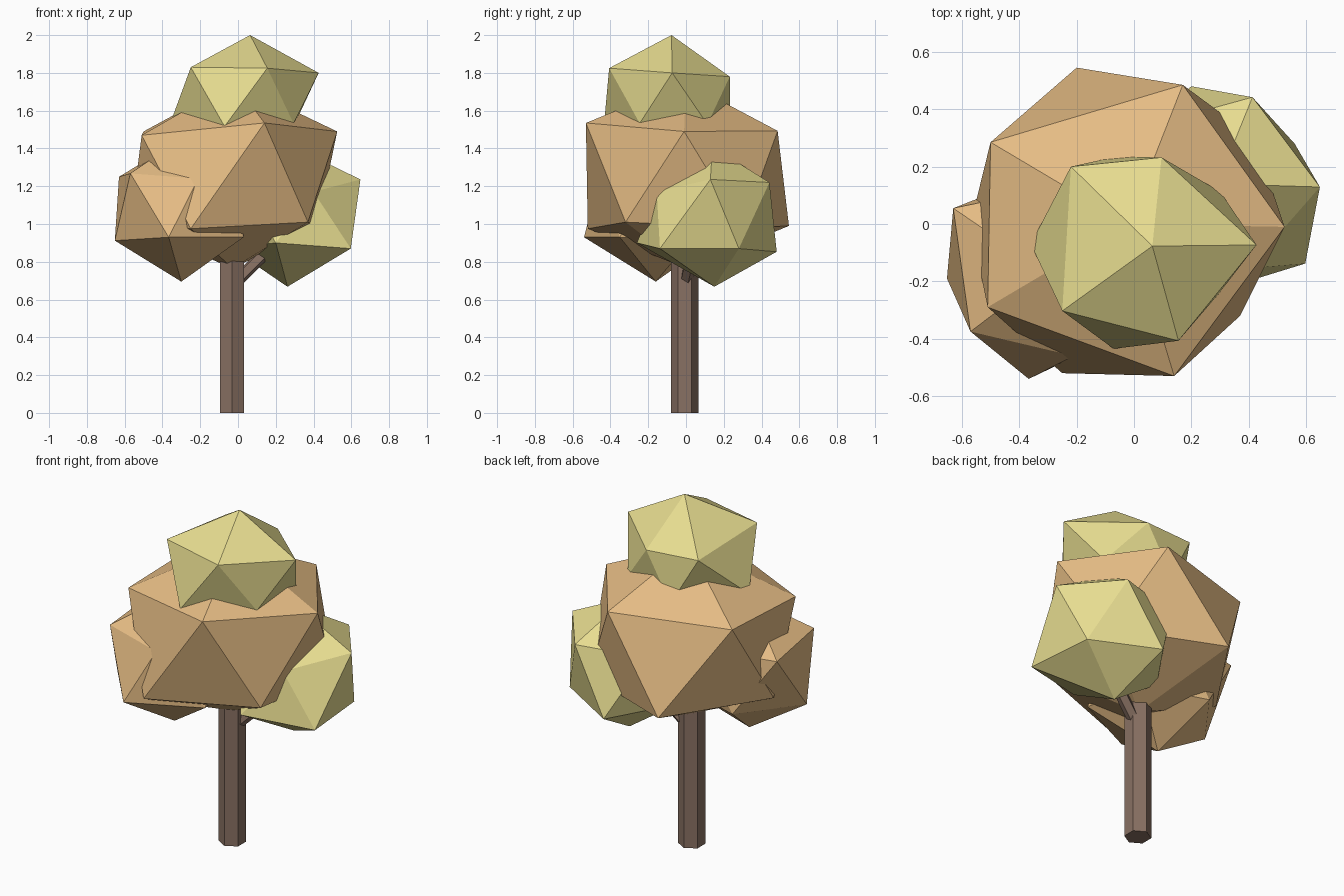
import bpy
from mathutils import Vector


def material(name, rgb):
    m = bpy.data.materials.new(name)
    m.diffuse_color = (*rgb, 1)
    return m


ORANGE = material("orange_leaves", (0.78, 0.50, 0.23))
YELLOW = material("yellow_leaves", (0.80, 0.72, 0.28))
BARK = material("bark", (0.25, 0.165, 0.125))


def finish(name, mat):
    ob = bpy.context.object
    ob.name = name
    ob.data.materials.append(mat)
    return ob


def leaf_clump(name, mat, centre, size, nudged):
    """Low-poly icosphere whose nearest corners are pulled to the nudged points."""
    bpy.ops.mesh.primitive_ico_sphere_add(subdivisions=1, radius=1)
    ob = finish(name, mat)
    c = Vector(centre)
    for v in ob.data.vertices:
        v.co = c + Vector(a * b for a, b in zip(v.co, size))
    rest = [v.co.copy() for v in ob.data.vertices]
    for p in nudged:
        p = Vector(p)
        i = min(range(len(rest)), key=lambda k: (rest[k] - p).length)
        ob.data.vertices[i].co = p


def limb(name, start, end, radius, sides):
    a, b = Vector(start), Vector(end)
    d = b - a
    bpy.ops.mesh.primitive_cylinder_add(vertices=sides, radius=radius,
                                        depth=d.length, location=(a + b) / 2)
    ob = finish(name, BARK)
    ob.rotation_mode = 'QUATERNION'
    ob.rotation_quaternion = Vector((0, 0, 1)).rotation_difference(d)


# trunk and side branch
limb("trunk", (-0.032, -0.007, 0), (-0.032, -0.007, 1.1), 0.073, 6)
limb("branch", (-0.03, -0.005, 0.675), (0.27, 0.06, 0.975), 0.035, 5)

# big middle clump
leaf_clump("main_leaves", ORANGE, (-0.02, 0, 1.25), (0.61, 0.61, 0.50), [
    (0.14, -0.53, 1.535), (0.525, -0.01, 1.49), (0.17, 0.485, 1.493),
    (-0.50, 0.285, 1.49), (-0.51, -0.29, 1.47), (0.37, -0.32, 1.01),
    (-0.25, -0.52, 0.975), (-0.57, 0, 1.0), (-0.20, 0.545, 0.99),
    (0.42, 0.30, 0.98), (-0.03, 0, 0.765)])

# low left clump
leaf_clump("left_leaves", ORANGE, (-0.30, -0.17, 1.08), (0.37, 0.37, 0.37), [
    (-0.57, -0.375, 1.268), (-0.63, 0.055, 1.25), (-0.652, -0.19, 0.912),
    (-0.367, -0.54, 0.93), (0.03, -0.35, 0.93), (-0.21, -0.46, 1.24),
    (-0.30, -0.16, 0.695)])

# low right clump
leaf_clump("right_leaves", YELLOW, (0.29, 0.14, 1.04), (0.37, 0.37, 0.37), [
    (0.648, 0.129, 1.236), (0.413, 0.442, 1.22), (0.597, -0.138, 0.87),
    (0.56, 0.28, 0.87), (0.20, 0.48, 0.853), (0.20, -0.26, 0.90),
    (0.40, -0.155, 1.17), (0.262, 0.15, 0.668)])

# crown clump
leaf_clump("top_leaves", YELLOW, (0.04, -0.08, 1.66), (0.37, 0.37, 0.34), [
    (0.064, -0.077, 2.0), (0.427, -0.073, 1.80), (0.096, 0.232, 1.78),
    (-0.22, 0.20, 1.79), (-0.25, -0.303, 1.83), (0.155, -0.407, 1.825),
    (0.294, -0.245, 1.533), (-0.071, -0.435, 1.517), (-0.36, -0.07, 1.53),
    (0.30, 0.113, 1.528)])
